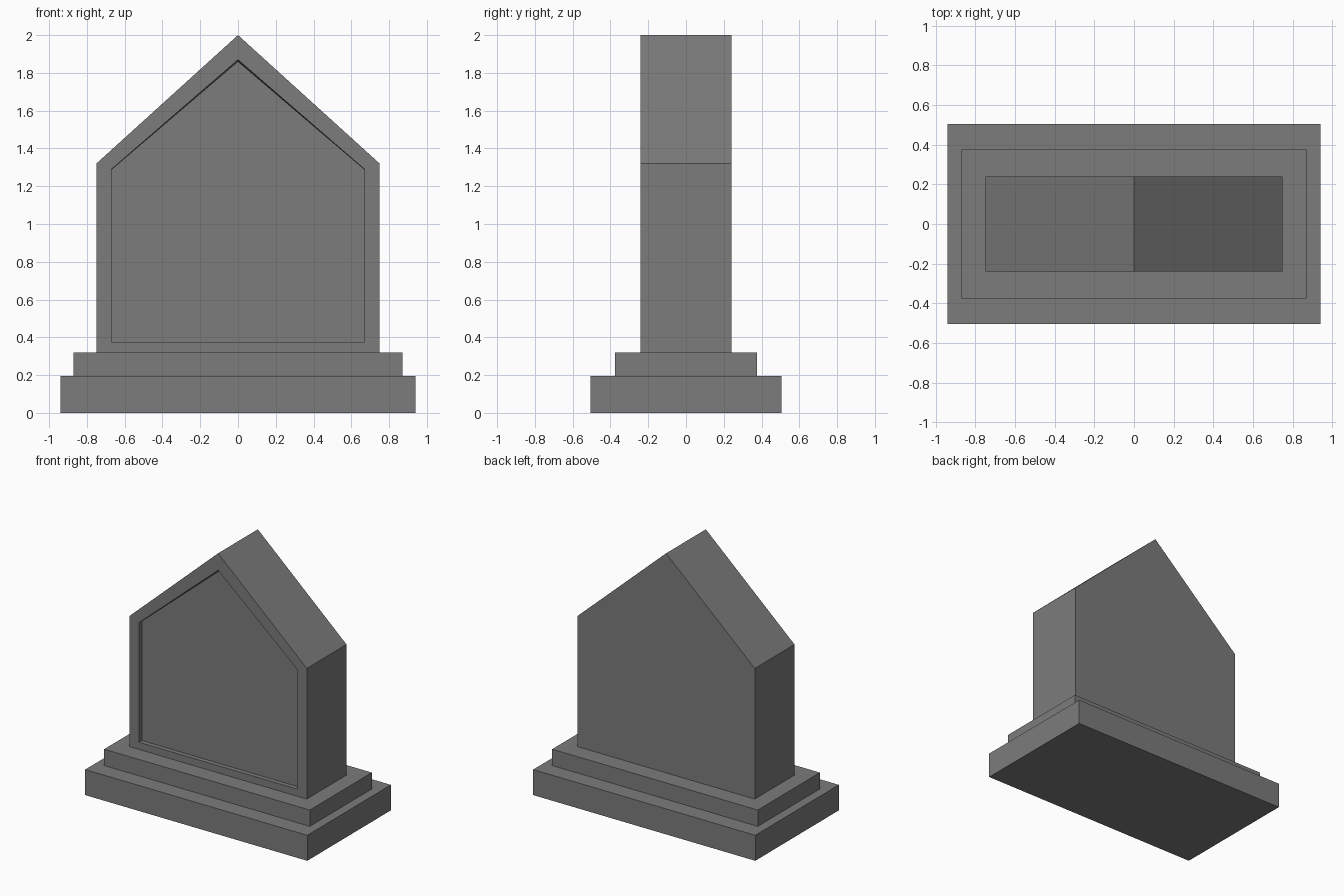
import bpy
import bmesh

cube = bpy.data.objects.get("Cube")
if cube:
    bpy.data.objects.remove(cube, do_unlink=True)

# One stone colour throughout
stone = bpy.data.materials.new("grey_stone")
stone.use_nodes = True
colour = (0.2, 0.2, 0.2, 1)
stone.diffuse_color = colour
stone.node_tree.nodes["Principled BSDF"].inputs["Base Color"].default_value = colour


def finish(name, bm):
    bmesh.ops.recalc_face_normals(bm, faces=bm.faces)
    mesh = bpy.data.meshes.new(name)
    bm.to_mesh(mesh)
    bm.free()
    mesh.materials.append(stone)
    obj = bpy.data.objects.new(name, mesh)
    bpy.context.collection.objects.link(obj)
    return obj


def slab(name, width, depth, bottom, top):
    bm = bmesh.new()
    bmesh.ops.create_cube(bm, size=1)
    bmesh.ops.scale(bm, verts=bm.verts, vec=(width, depth, top - bottom))
    bmesh.ops.translate(bm, verts=bm.verts, vec=(0, 0, (top + bottom) / 2))
    return finish(name, bm)


def gable_ring(bm, half, bottom, shoulder, apex, y):
    """Five-sided house outline in the plane at depth y."""
    outline = [(-half, bottom), (half, bottom), (half, shoulder),
               (0, apex), (-half, shoulder)]
    return [bm.verts.new((x, y, z)) for x, z in outline]


# Stepped plinth
slab("lower_base", 1.88, 1.01, 0, 0.195)
slab("upper_base", 1.74, 0.75, 0.195, 0.32)

# Gabled headstone with a recessed front panel
bm = bmesh.new()
rings = [
    gable_ring(bm, 0.75, 0.32, 1.32, 2.0, 0.24),
    gable_ring(bm, 0.75, 0.32, 1.32, 2.0, -0.24),
    gable_ring(bm, 0.67, 0.375, 1.29, 1.87, -0.24),
    gable_ring(bm, 0.67, 0.375, 1.288, 1.86, -0.205),
]
for a, b in zip(rings, rings[1:]):
    for i in range(5):
        j = (i + 1) % 5
        bm.faces.new((a[i], a[j], b[j], b[i]))
bm.faces.new(rings[0])
bm.faces.new(rings[-1])
finish("headstone", bm)
